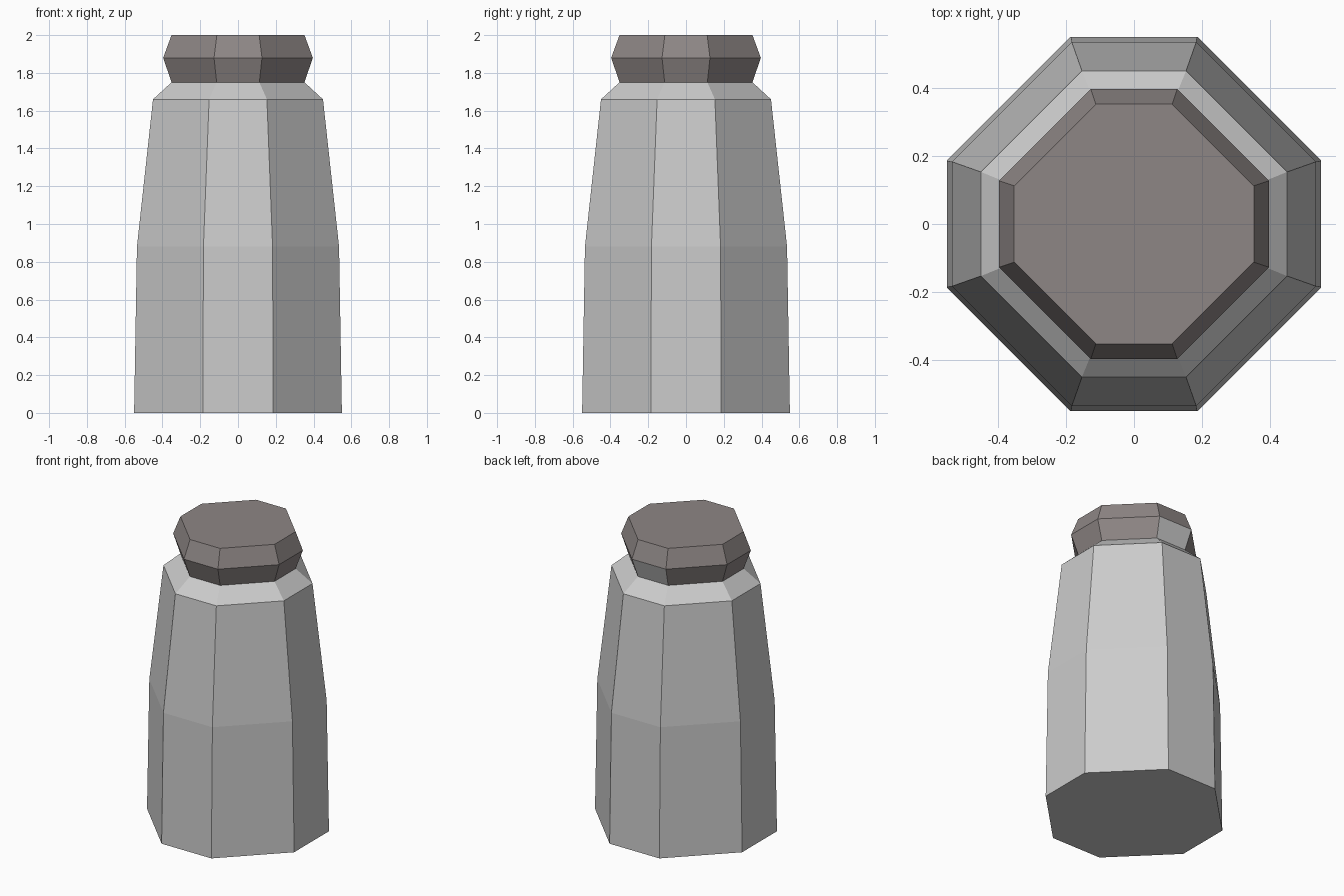
import bpy, bmesh

if "Cube" in bpy.data.objects:
    bpy.data.objects.remove(bpy.data.objects["Cube"])


def octagon_lathe(name, rings, close_bottom=False, close_top=False):
    """Stack eight-sided rings given as (z, half width, half length of straight side)."""
    bm = bmesh.new()
    loops = []
    for z, r, s in rings:
        pts = [(s, -r), (r, -s), (r, s), (s, r), (-s, r), (-r, s), (-r, -s), (-s, -r)]
        loops.append([bm.verts.new((x, y, z)) for x, y in pts])
    for a, b in zip(loops, loops[1:]):
        for i in range(8):
            j = (i + 1) % 8
            bm.faces.new((a[i], a[j], b[j], b[i]))
    if close_bottom:
        bm.faces.new(loops[0][::-1])
    if close_top:
        bm.faces.new(loops[-1])
    mesh = bpy.data.meshes.new(name)
    bm.to_mesh(mesh)
    bm.free()
    obj = bpy.data.objects.new(name, mesh)
    bpy.context.collection.objects.link(obj)
    return obj


# Tapered glass body with sloping shoulder
octagon_lathe("body", [(0, 0.55, 0.186), (0.88, 0.535, 0.183),
                       (1.66, 0.45, 0.153), (1.75, 0.352, 0.113)], close_bottom=True)

# Dark faceted cap
cap = octagon_lathe("cap", [(1.75, 0.352, 0.113), (1.88, 0.396, 0.127),
                            (2.0, 0.352, 0.112)], close_top=True)
dark = bpy.data.materials.new("cap_dark")
dark.diffuse_color = (0.27, 0.24, 0.235, 1)
dark.use_nodes = True
dark.node_tree.nodes["Principled BSDF"].inputs["Base Color"].default_value = dark.diffuse_color
cap.data.materials.append(dark)

# The lower facet at the back of the cap is plain grey
grey = bpy.data.materials.new("plain_grey")
grey.diffuse_color = (0.8, 0.8, 0.8, 1)
grey.use_nodes = True
grey.node_tree.nodes["Principled BSDF"].inputs["Base Color"].default_value = grey.diffuse_color
cap.data.materials.append(grey)
cap.data.polygons[3].material_index = 1
